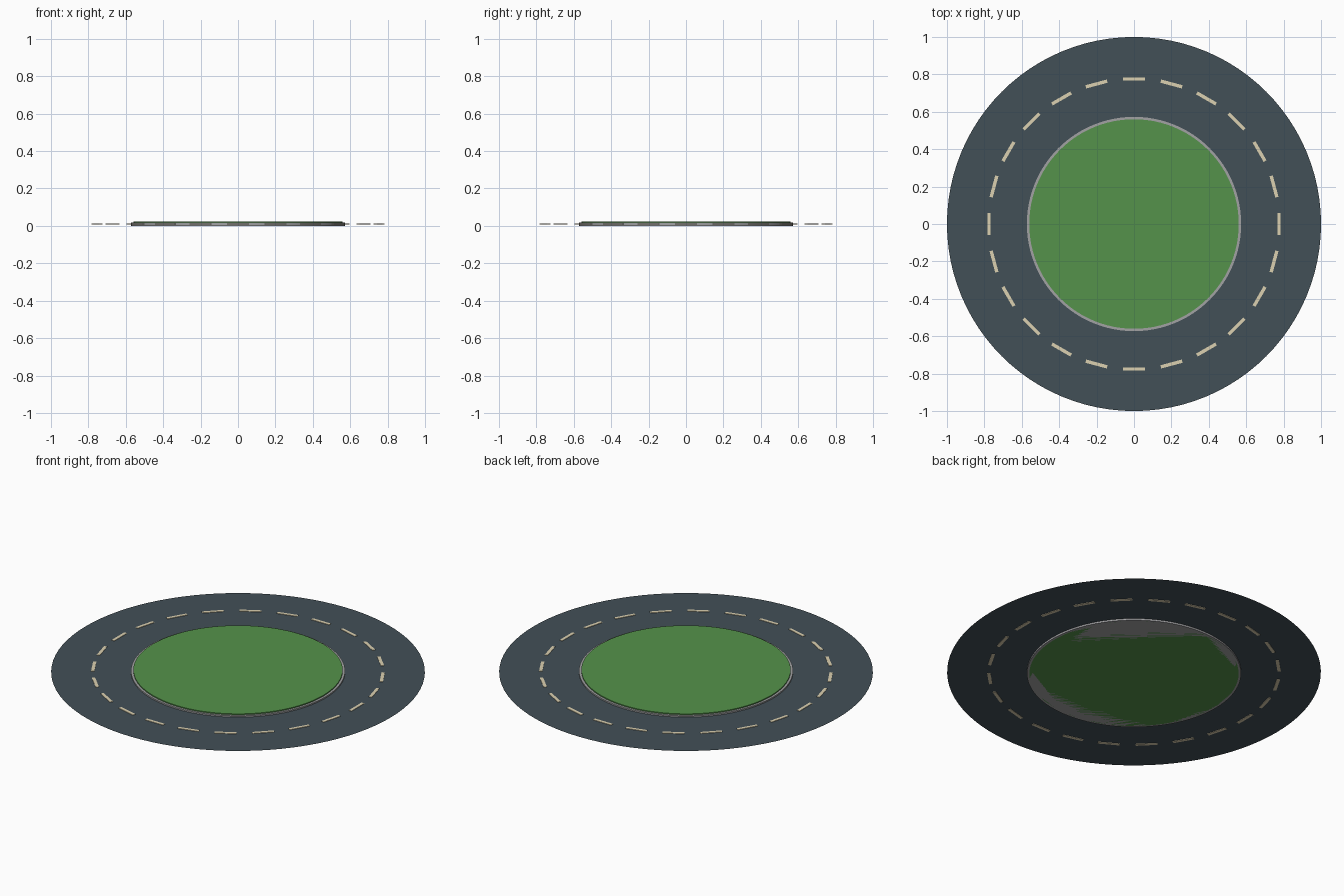
import bpy
from math import sin, cos, tau

if "Cube" in bpy.data.objects:
    bpy.data.objects.remove(bpy.data.objects["Cube"])

SIDES = 96


def paint(obj, name, color):
    mat = bpy.data.materials.get(name) or bpy.data.materials.new(name)
    mat.diffuse_color = (*color, 1)
    mat.use_nodes = True
    mat.node_tree.nodes["Principled BSDF"].inputs["Base Color"].default_value = mat.diffuse_color
    obj.data.materials.append(mat)


def disc(name, radius, bottom, top):
    bpy.ops.mesh.primitive_cylinder_add(vertices=SIDES, radius=radius, depth=top - bottom,
                                        location=(0, 0, (bottom + top) / 2))
    obj = bpy.context.object
    obj.name = name
    bpy.ops.object.shade_smooth_by_angle()
    return obj


# Flat round road sheet
bpy.ops.mesh.primitive_circle_add(vertices=SIDES, radius=1, fill_type='NGON',
                                  location=(0, 0, 0.010))
road = bpy.context.object
road.name = "road"
paint(road, "asphalt", (0.055, 0.08, 0.095))

# Kerb and raised grass island
kerb = disc("kerb", 0.573, 0.0, 0.018)
paint(kerb, "kerb_stone", (0.36, 0.36, 0.37))
grass = disc("grass_island", 0.56, 0.0, 0.024)
paint(grass, "grass", (0.09, 0.29, 0.07))

# Dashed lane marking: 24 thin bars set through the road sheet
COUNT = 24
for i in range(COUNT):
    a = tau * i / COUNT
    bpy.ops.mesh.primitive_cube_add(size=1, location=(0.775 * cos(a), 0.775 * sin(a), 0.010),
                                    rotation=(0, 0, a))
    dash = bpy.context.object
    dash.name = f"lane_dash_{i + 1}"
    dash.scale = (0.018, 0.118, 0.005)
    paint(dash, "lane_paint", (0.72, 0.64, 0.44))
